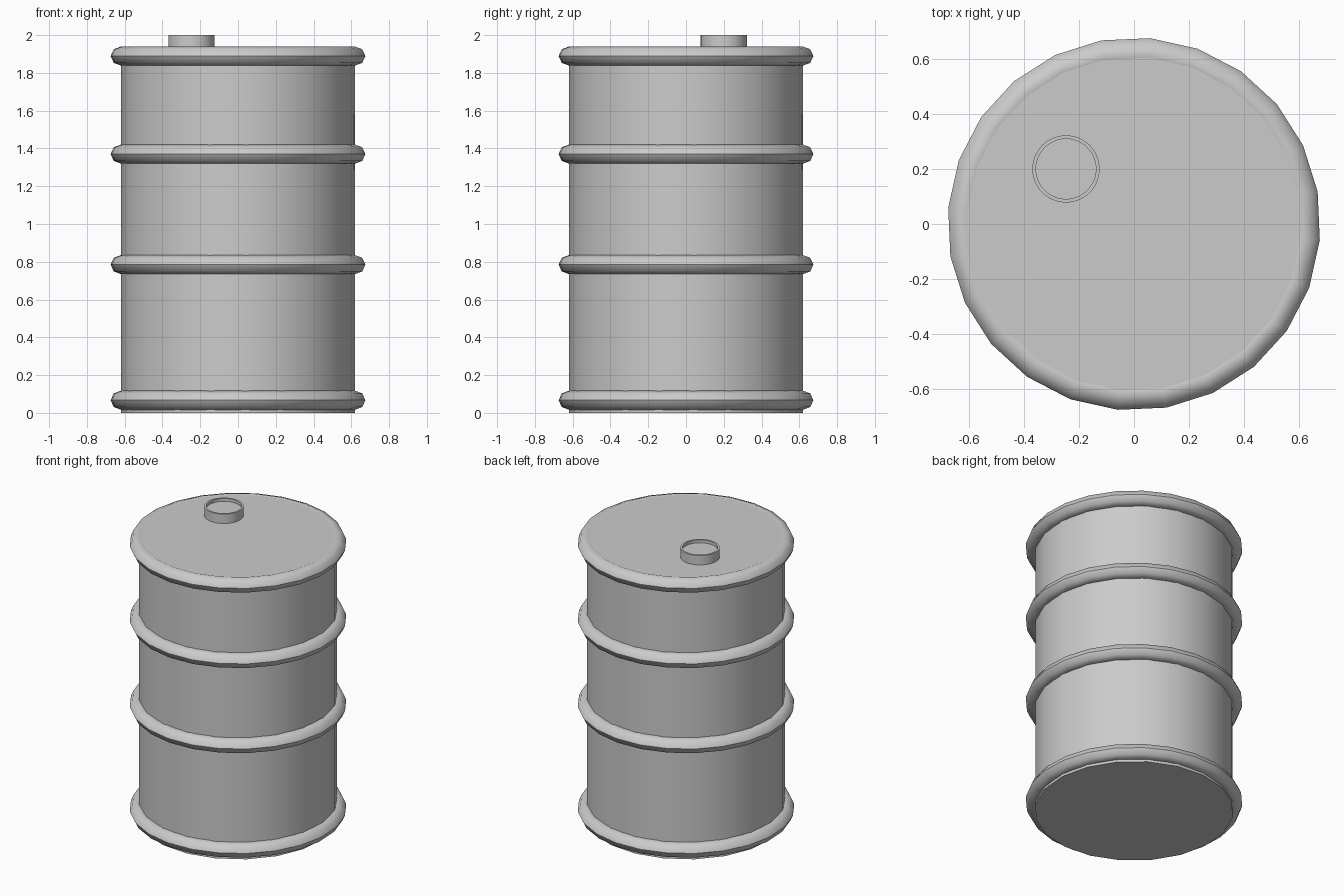
import bpy, bmesh
from math import cos, sin, pi, radians
from mathutils import Matrix, Vector

cube = bpy.data.objects.get("Cube")
if cube:
    bpy.data.objects.remove(cube, do_unlink=True)

BODY_R, TUBE_R, LID_Z = 0.62, 0.057, 1.935

# One plain grey for the whole drum
grey = bpy.data.materials.new("drum_grey")
grey.use_nodes = True
colour = (0.6, 0.6, 0.6, 1)
grey.diffuse_color = colour
grey.node_tree.nodes["Principled BSDF"].inputs["Base Color"].default_value = colour


def lathe(name, profile, sides, start, closed=False, crease_r=None, location=(0, 0, 0)):
    """Revolve an (r, z) profile about z; open profiles get flat end caps."""
    bm = bmesh.new()
    rings = [[bm.verts.new((r * cos(radians(start) + 2 * pi * i / sides),
                            r * sin(radians(start) + 2 * pi * i / sides), z))
              for i in range(sides)] for r, z in profile]
    pairs = list(zip(rings, rings[1:]))
    if closed:
        pairs.append((rings[-1], rings[0]))
    else:
        bm.faces.new(rings[0])
        bm.faces.new(rings[-1])
    for low, high in pairs:
        for i in range(sides):
            j = (i + 1) % sides
            bm.faces.new((low[i], low[j], high[j], high[i]))
    bmesh.ops.recalc_face_normals(bm, faces=bm.faces)
    for face in bm.faces:
        face.smooth = True
    for edge in bm.edges:
        if crease_r:
            # Hoops only crease along their outermost line
            edge.smooth = not all(v.co.xy.length > crease_r for v in edge.verts)
        else:
            edge.smooth = edge.calc_face_angle(0) < radians(35)
    mesh = bpy.data.meshes.new(name)
    bm.to_mesh(mesh)
    bm.free()
    mesh.materials.append(grey)
    obj = bpy.data.objects.new(name, mesh)
    obj.location = location
    bpy.context.collection.objects.link(obj)
    return obj


# Barrel wall with flat bottom and lid
lathe("drum_body", [(BODY_R, 0), (BODY_R, LID_Z)], 20, 4)

# Four rolled hoops
tube = [(BODY_R + TUBE_R * cos(k * pi / 4), 0.051 * sin(k * pi / 4)) for k in range(8)]
for name, z in (("bottom_hoop", 0.067), ("lower_hoop", 0.785),
                ("upper_hoop", 1.37), ("top_hoop", 1.889)):
    lathe(name, tube, 24, 10, closed=True, crease_r=BODY_R + TUBE_R * 0.95,
          location=(0, 0, z))

# Filler cap with a shallow recess
lathe("filler_cap", [(0.122, 1.92), (0.122, 2), (0.109, 2), (0.109, 1.98)], 48, 0,
      location=(-0.247, 0.2, 0))
